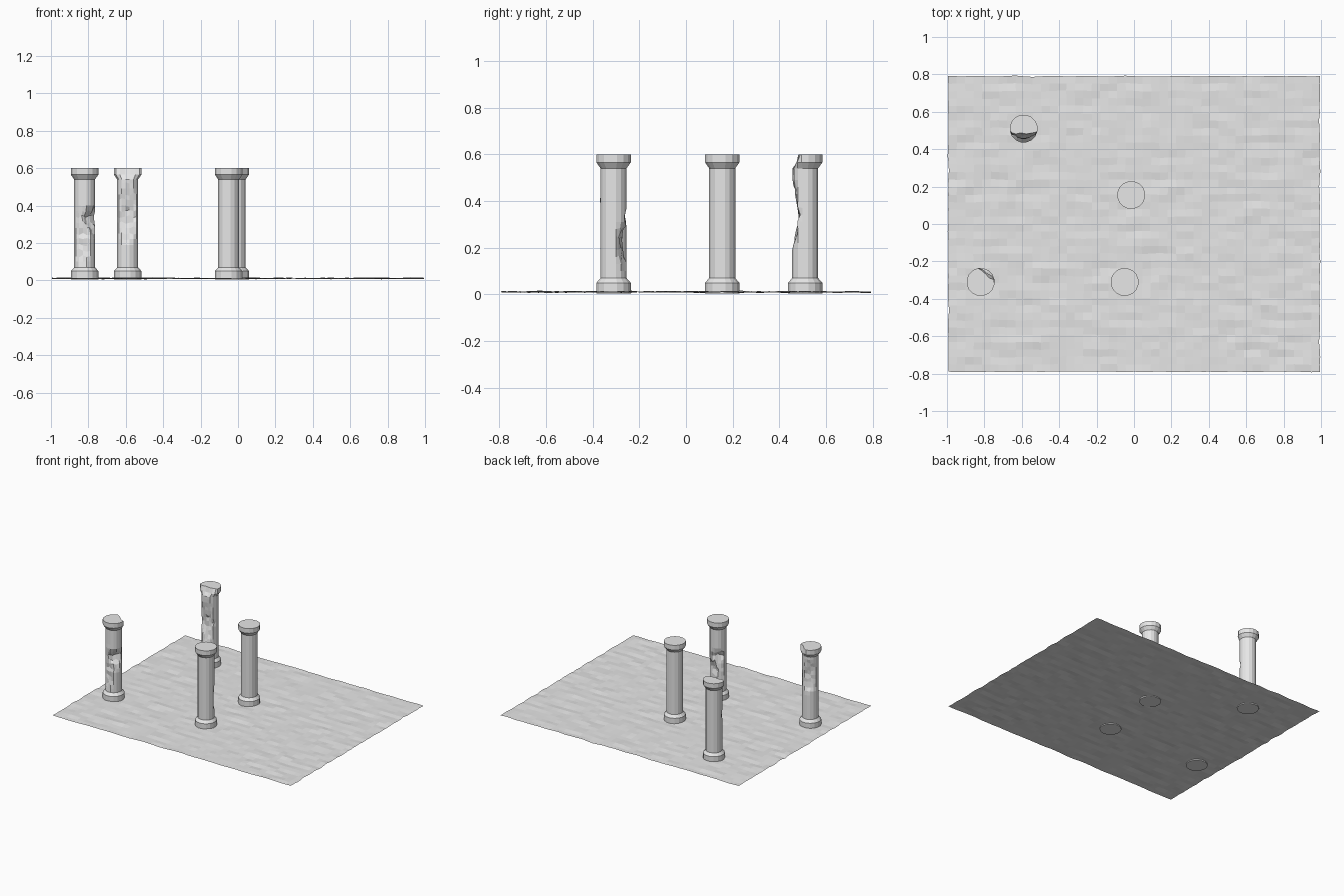
import bpy
import bmesh
import math
import random
from mathutils import Vector, noise

random.seed(4)

cube = bpy.data.objects.get("Cube")
if cube:
    bpy.data.objects.remove(cube, do_unlink=True)

stone = bpy.data.materials.new("light_grey_stone")
stone.use_nodes = True
stone.diffuse_color = (0.8, 0.8, 0.8, 1)
stone.node_tree.nodes["Principled BSDF"].inputs["Base Color"].default_value = (0.8, 0.8, 0.8, 1)


def finish(bm, name, location=(0, 0, 0)):
    mesh = bpy.data.meshes.new(name)
    bm.to_mesh(mesh)
    bm.free()
    mesh.materials.append(stone)
    obj = bpy.data.objects.new(name, mesh)
    obj.location = location
    bpy.context.collection.objects.link(obj)
    return obj


def lerp_profile(points, z):
    """Value at height z along a list of (height, value) pairs."""
    for (z0, a), (z1, b) in zip(points, points[1:]):
        if z0 <= z <= z1:
            return a + (b - a) * (z - z0) / (z1 - z0)
    return None


# Base, shaft and capital outline as (height, radius)
OUTLINE = [(0.004, 0.075), (0.05, 0.075), (0.07, 0.057), (0.54, 0.057),
           (0.565, 0.075), (0.6, 0.075)]
SIDES = 16


def column(name, x, y, dents=()):
    """Turned column; each dent is (direction, [(height, remaining depth)])."""
    heights = [z for z, r in OUTLINE]
    if dents:
        heights += [0.1 + 0.03 * i for i in range(15)]
    heights.sort()
    bm = bmesh.new()
    rings = []
    for z in heights:
        r = lerp_profile(OUTLINE, z)
        ring = []
        for i in range(SIDES):
            a = math.tau * (i + 0.5) / SIDES
            p = Vector((r * math.cos(a), r * math.sin(a), z))
            # Chip away stone that stands out past each broken surface
            for direction, limits in dents:
                d = Vector(direction).to_3d().normalized()
                limit = lerp_profile(limits, z)
                if limit is not None and p.dot(d) > limit:
                    p -= d * (p.dot(d) - limit + random.uniform(-0.004, 0.006))
                    if 0.1 < z < 0.53:
                        p.z += random.uniform(-0.01, 0.01)
            ring.append(bm.verts.new(p))
        rings.append(ring)
    for low, high in zip(rings, rings[1:]):
        for i in range(SIDES):
            j = (i + 1) % SIDES
            bm.faces.new((low[i], low[j], high[j], high[i]))
    bm.faces.new(rings[-1])
    bm.faces.new(rings[0][::-1])
    return finish(bm, name, (x, y, 0))


# Uneven ground sheet with ragged edges
bm = bmesh.new()
bmesh.ops.create_grid(bm, x_segments=44, y_segments=40, size=1)
for v in bm.verts:
    x, y = v.co.x, v.co.y * 0.79
    wave = noise.noise(Vector((x * 7, y * 15, 3)))
    v.co.z = min(0.02, max(0, 0.011 + 0.006 * wave + random.uniform(-0.0015, 0.0015)))
    v.co.x = x * 0.993 + 0.007 * noise.noise(Vector((x * 5, y * 12, 9)))
    v.co.y = y + 0.006 * noise.noise(Vector((x * 10, y * 5, 17)))
finish(bm, "ground")

# Columns, one whole and three weathered
column("whole_column", -0.015, 0.155)

column("back_broken_column", -0.59, 0.51, [
    ((0, -1), [(0.18, 0.06), (0.22, 0.05), (0.3, 0.03), (0.35, 0.025), (0.4, 0.035),
               (0.45, 0.045), (0.5, 0.052), (0.54, 0.05), (0.57, 0.035), (0.6, 0.025)])])

column("front_right_chipped_column", -0.82, -0.31, [
    ((-0.15, -1), [(0.09, 0.055), (0.15, 0.045), (0.25, 0.042), (0.34, 0.05), (0.4, 0.056)]),
    ((0.7, -0.7), [(0.24, 0.055), (0.29, 0.045), (0.32, 0.022), (0.35, 0.025), (0.39, 0.055)]),
    ((-0.4, 1), [(0.28, 0.056), (0.31, 0.042), (0.4, 0.036), (0.47, 0.045), (0.5, 0.056)]),
    ((0.6, 0.8), [(0.54, 0.06), (0.565, 0.062), (0.6, 0.05)])])

column("front_chipped_column", -0.05, -0.31, [
    ((0.3, 1), [(0.12, 0.055), (0.16, 0.04), (0.22, 0.03), (0.27, 0.036), (0.31, 0.055)]),
    ((-0.5, 0.8), [(0.1, 0.056), (0.2, 0.045), (0.3, 0.042), (0.34, 0.032), (0.38, 0.056)])])
